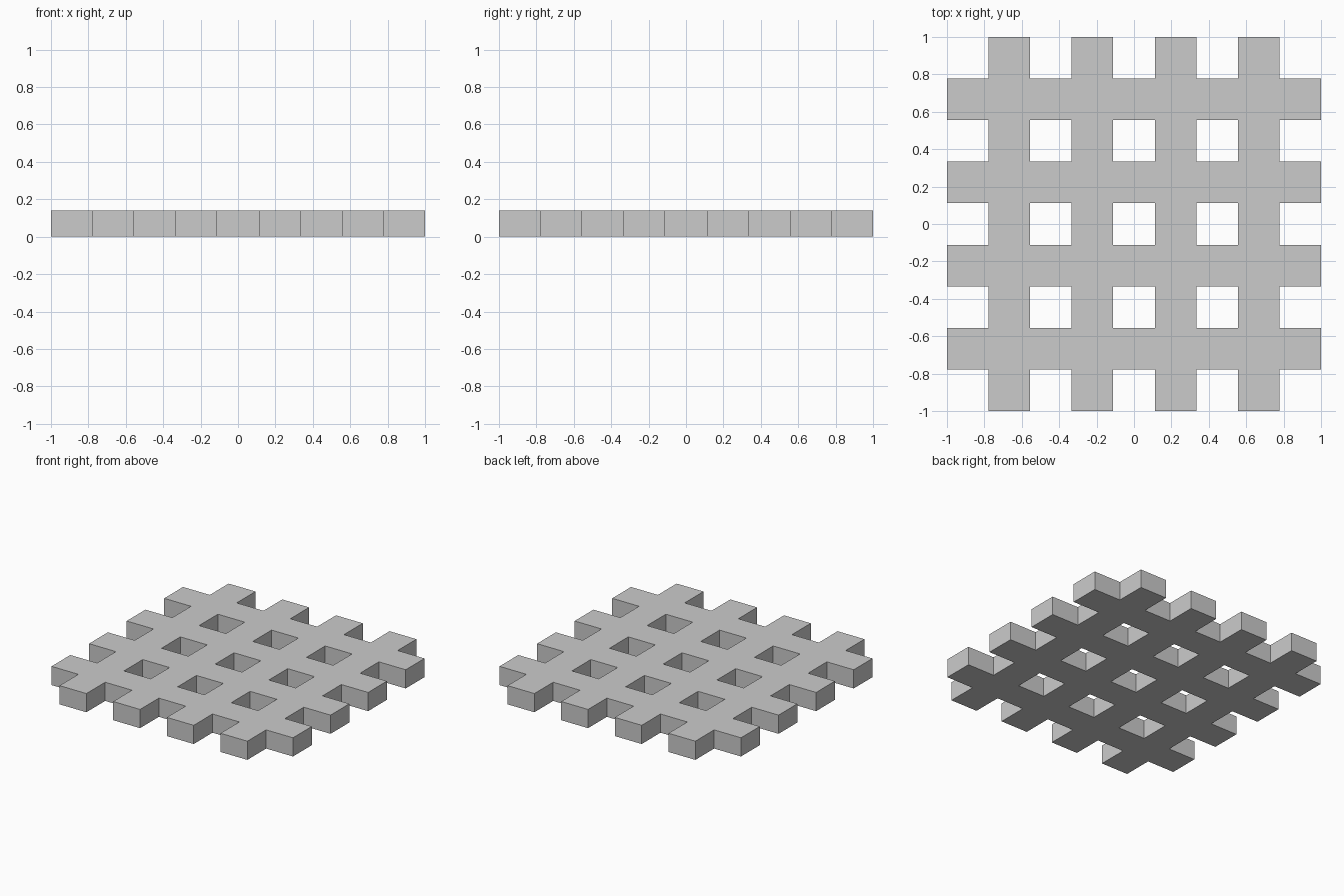
import bpy, bmesh

if "Cube" in bpy.data.objects:
    bpy.data.objects.remove(bpy.data.objects["Cube"])

N = 9            # cells per side: gap, bar, gap, ...
CELL = 2 / N
HEIGHT = 0.14

bm = bmesh.new()

# Flat lattice: a cell is open where both its row and column are gaps
bars = [(i, j) for i in range(N) for j in range(N) if i % 2 or j % 2]
for i, j in bars:
    x, y = -1 + i * CELL, -1 + j * CELL
    bm.faces.new([bm.verts.new((x + a * CELL, y + b * CELL, 0))
                  for a, b in ((0, 0), (1, 0), (1, 1), (0, 1))])
bmesh.ops.remove_doubles(bm, verts=bm.verts, dist=1e-4)

# Thickness
ext = bmesh.ops.extrude_face_region(bm, geom=bm.faces[:], use_keep_orig=True)
top = [v for v in ext["geom"] if isinstance(v, bmesh.types.BMVert)]
bmesh.ops.translate(bm, verts=top, vec=(0, 0, HEIGHT))
bmesh.ops.recalc_face_normals(bm, faces=bm.faces)

mesh = bpy.data.meshes.new("lattice_panel")
bm.to_mesh(mesh)
bm.free()
bpy.context.collection.objects.link(bpy.data.objects.new("lattice_panel", mesh))
